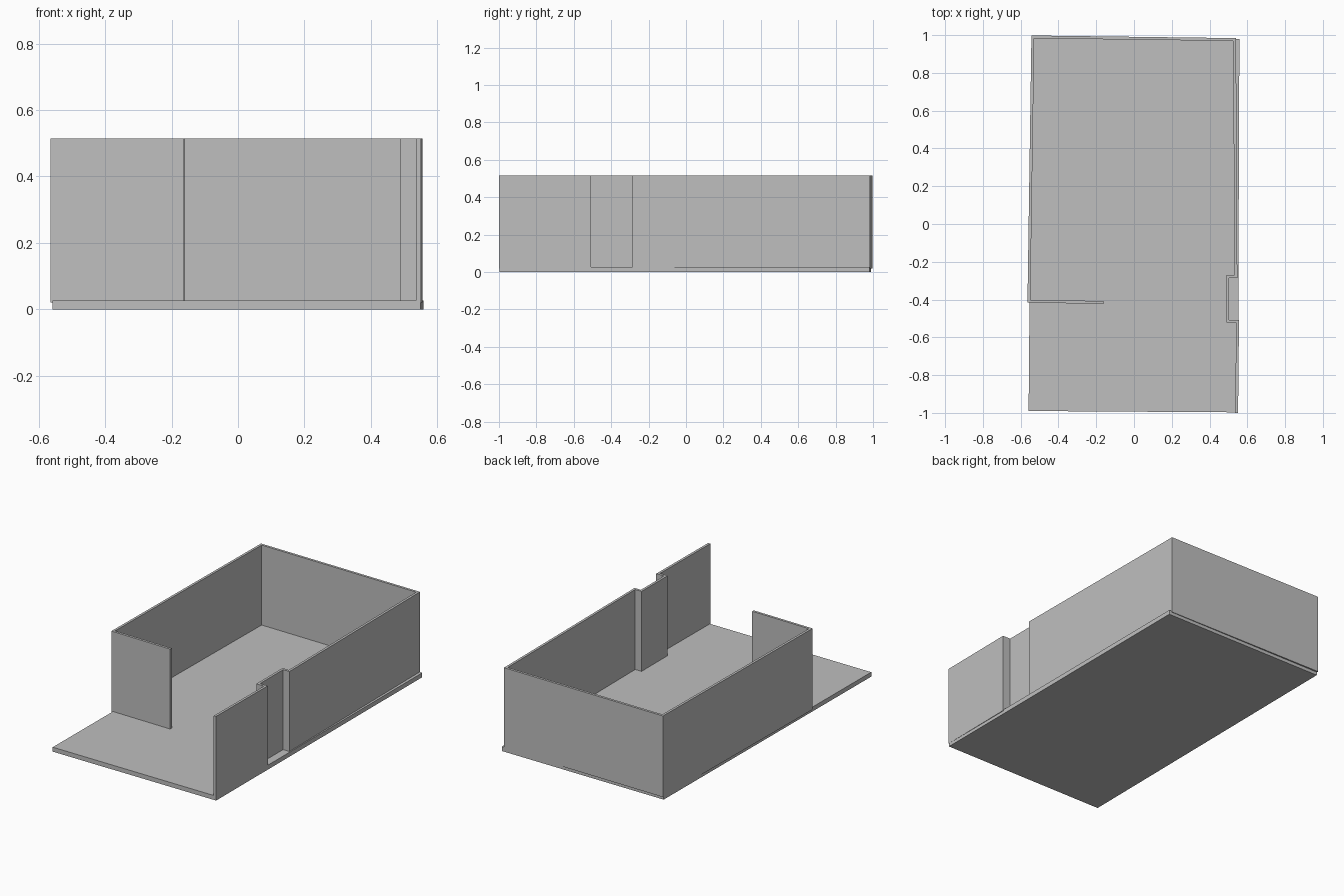
import bpy
import bmesh
from mathutils import Vector

cube = bpy.data.objects.get("Cube")
if cube:
    bpy.data.objects.remove(cube, do_unlink=True)

FLOOR_TOP = 0.027
WALL_BASE = 0.02
WALL_TOP = 0.515
THICKNESS = 0.015

grey = bpy.data.materials.new("plain grey")
grey.use_nodes = True
colour = (0.52, 0.52, 0.52, 1)
grey.diffuse_color = colour
grey.node_tree.nodes["Principled BSDF"].inputs["Base Color"].default_value = colour


def prism(name, outline, low, high):
    """Extrude a flat outline between two heights."""
    bm = bmesh.new()
    face = bm.faces.new([bm.verts.new((x, y, low)) for x, y in outline])
    result = bmesh.ops.extrude_face_region(bm, geom=[face])
    top = [v for v in result["geom"] if isinstance(v, bmesh.types.BMVert)]
    bmesh.ops.translate(bm, verts=top, vec=(0, 0, high - low))
    bmesh.ops.recalc_face_normals(bm, faces=bm.faces)
    mesh = bpy.data.meshes.new(name)
    bm.to_mesh(mesh)
    bm.free()
    mesh.materials.append(grey)
    obj = bpy.data.objects.new(name, mesh)
    bpy.context.collection.objects.link(obj)
    return obj


def inner_offset(path, distance):
    """Offset an open path to its left, with mitred corners."""
    points = [Vector(p) for p in path]
    normals = []
    for a, b in zip(points, points[1:]):
        d = (b - a).normalized()
        normals.append(Vector((-d.y, d.x)))
    shifted = []
    for i, p in enumerate(points):
        before = normals[max(i - 1, 0)]
        after = normals[min(i, len(normals) - 1)]
        mitre = (before + after).normalized()
        shifted.append(p + mitre * distance / mitre.dot(after))
    return shifted


# Slightly skewed floor slab
prism("floor", [(-0.558, -0.99), (0.55, -0.997), (0.558, 0.98), (-0.541, 0.988)],
      0, FLOOR_TOP)

# Continuous wall, traced along its outside face with the side recess
wall_path = [(0.551, -1.0), (0.556, -0.507), (0.504, -0.507), (0.504, -0.285),
             (0.547, -0.285), (0.54, 0.984), (-0.543, 0.998),
             (-0.564, -0.41), (-0.564, -0.412), (-0.162, -0.423)]
# The recess turns inward, so the wall body always lies left of the path
wall_path = wall_path[:7] + [(-0.564, -0.416), wall_path[-1]]
outline = wall_path + list(reversed(inner_offset(wall_path, THICKNESS)))
prism("walls", outline, WALL_BASE, WALL_TOP)
